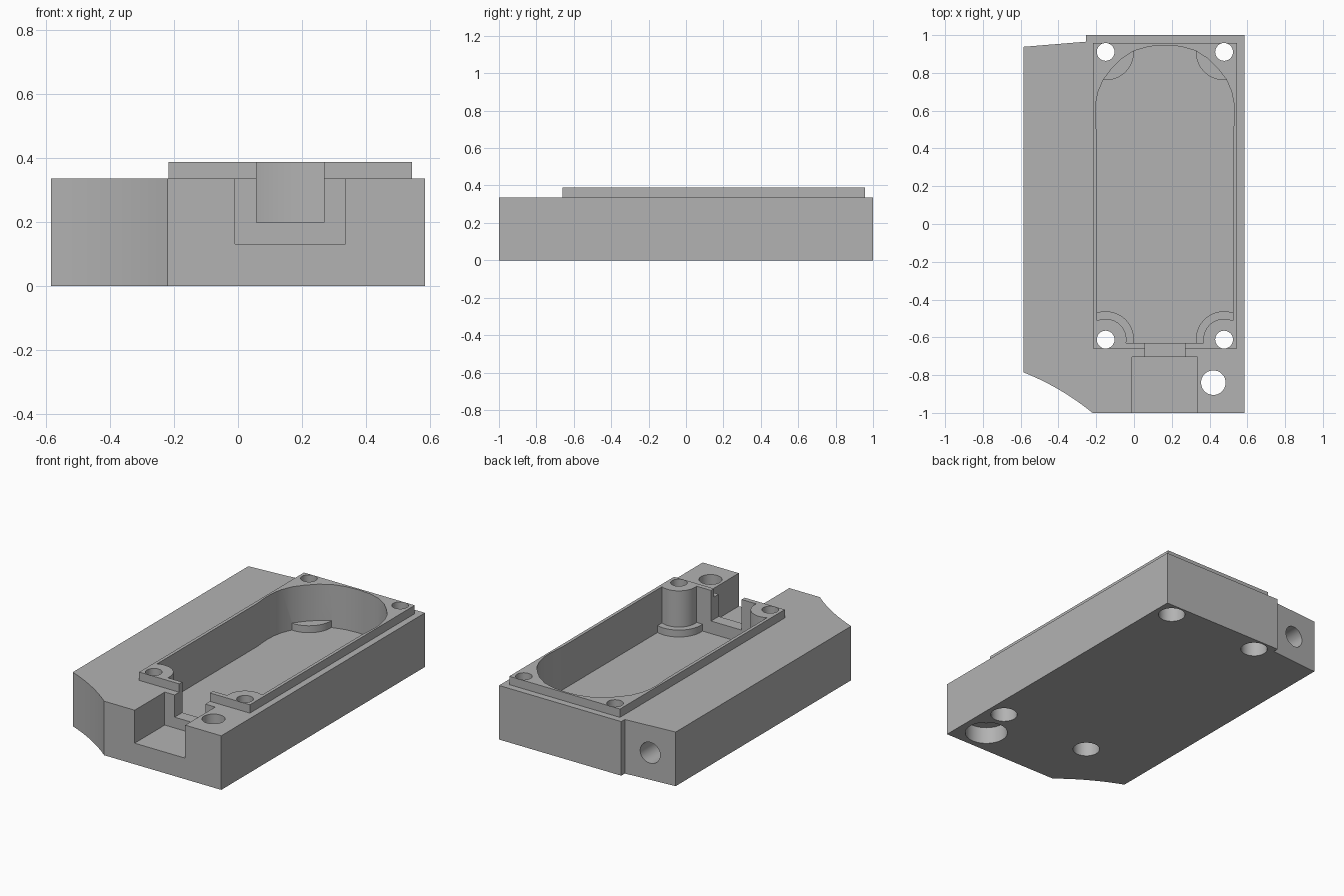
import bpy, bmesh, math
from mathutils import Matrix

if "Cube" in bpy.data.objects:
    bpy.data.objects.remove(bpy.data.objects["Cube"])

CX = 0.1635                  # centre line of the cavity
TOP, LIP = 0.336, 0.388      # deck and lip heights
FLOOR, STEP = 0.12, 0.163    # cavity floor and low pad heights


def finish(name, bm):
    bmesh.ops.recalc_face_normals(bm, faces=bm.faces)
    mesh = bpy.data.meshes.new(name)
    bm.to_mesh(mesh)
    bm.free()
    ob = bpy.data.objects.new(name, mesh)
    bpy.context.collection.objects.link(ob)
    return ob


def prism(name, points, z0, z1):
    bm = bmesh.new()
    face = bm.faces.new([bm.verts.new((x, y, z0)) for x, y in points])
    ext = bmesh.ops.extrude_face_region(bm, geom=[face])
    verts = [v for v in ext["geom"] if isinstance(v, bmesh.types.BMVert)]
    bmesh.ops.translate(bm, verts=verts, vec=(0, 0, z1 - z0))
    return finish(name, bm)


def block(name, x0, x1, y0, y1, z0, z1):
    return prism(name, [(x0, y0), (x1, y0), (x1, y1), (x0, y1)], z0, z1)


def cylinder(name, x, y, r, z0, z1):
    n = 48
    ring = [(x + r * math.cos(2 * math.pi * (i + 0.5) / n),
             y + r * math.sin(2 * math.pi * (i + 0.5) / n)) for i in range(n)]
    return prism(name, ring, z0, z1)


def combine(target, tool, operation="DIFFERENCE"):
    mod = target.modifiers.new("combine", "BOOLEAN")
    mod.operation, mod.solver, mod.object = operation, "EXACT", tool
    bpy.context.view_layer.update()
    deps = bpy.context.evaluated_depsgraph_get()
    mesh = bpy.data.meshes.new_from_object(target.evaluated_get(deps))
    target.modifiers.clear()
    target.data = mesh
    bpy.data.objects.remove(tool, do_unlink=True)


# Body outline: concave front left corner, stepped side ear at the back
curve = []
for i in range(13):
    t = i / 12
    a, b, c = (1 - t) ** 2, 2 * t * (1 - t), t * t
    curve.append((-0.586 * a - 0.385 * b - 0.22 * c,
                  -0.785 * a - 0.865 * b - 1.0 * c))
outline = curve + [(0.585, -1), (0.585, 1), (-0.255, 1), (-0.255, 0.965), (-0.586, 0.938)]
housing = prism("housing", outline, 0, TOP)

# Raised lip around the cavity
combine(housing, block("lip", -0.217, 0.544, -0.66, 0.958, 0.2, LIP), "UNION")

# Cavity: straight sides with a rounded back end, mirrored about its centre line
half = [(-0.197, -0.63), (-0.197, 0.47), (-0.202, 0.53), (-0.205, 0.58), (-0.202, 0.64),
        (-0.19, 0.70), (-0.162, 0.765), (-0.12, 0.82), (-0.065, 0.875), (0.0, 0.917),
        (0.08, 0.94), (CX, 0.946)]
cavity_outline = half + [(2 * CX - x, y) for x, y in reversed(half[:-1])]
cavity = prism("cavity", cavity_outline, FLOOR, 0.6)

screws = [(x, y) for x in (-0.15, 0.477) for y in (-0.612, 0.911)]
for x, y in screws:
    combine(cavity, cylinder("pad", x, y, 0.15, 0, STEP))
    if y < 0:
        combine(cavity, cylinder("boss", x, y, 0.11, 0, 0.8))
combine(housing, cavity)

# Cable slot and the narrower notch leading into the cavity
combine(housing, block("cable_slot", -0.01, 0.337, -1.2, -0.705, 0.131, 0.6))
combine(housing, block("cable_notch", 0.058, 0.269, -0.75, -0.6, 0.198, 0.6))

# Through holes with counterbores underneath
for x, y, r, rb in [(x, y, 0.047, 0.077) for x, y in screws] + [(0.42, -0.84, 0.065, 0.123)]:
    combine(housing, cylinder("screw_hole", x, y, r, -0.1, 0.6))
    combine(housing, cylinder("counterbore", x, y, rb, -0.1, 0.105))

# Blind hole in the back of the side ear
ear_hole = cylinder("ear_hole", 0, 0, 0.065, -0.6, 0.2)
ear_hole.data.transform(Matrix.Translation((-0.42, 0.95, 0.168)) @ Matrix.Rotation(-math.pi / 2, 4, "X"))
combine(housing, ear_hole)

# Plain grey material and smooth curved walls
grey = bpy.data.materials.new("grey")
grey.diffuse_color = (0.45, 0.45, 0.45, 1)
grey.use_nodes = True
grey.node_tree.nodes["Principled BSDF"].inputs["Base Color"].default_value = grey.diffuse_color
housing.data.materials.clear()
housing.data.materials.append(grey)
for p in housing.data.polygons:
    p.material_index = 0
bpy.context.view_layer.objects.active = housing
housing.select_set(True)
bpy.ops.object.shade_smooth_by_angle(angle=math.radians(30))
